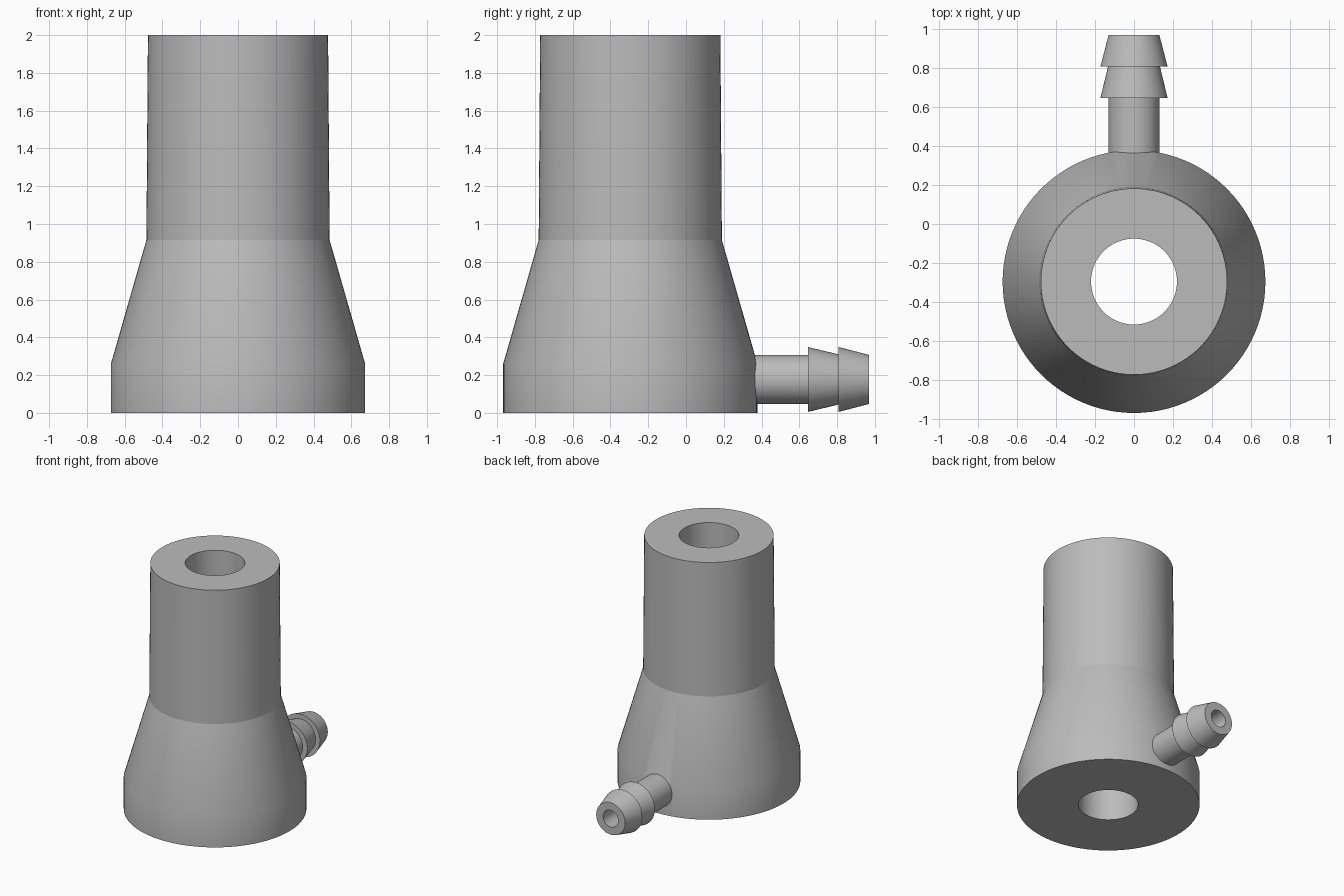
import bpy
import bmesh
import math
from mathutils import Matrix, Vector

cube = bpy.data.objects.get("Cube")
if cube:
    bpy.data.objects.remove(cube)

BODY_Y = -0.295
BARB_Z = 0.177
SHOULDER_Z = 0.915

grey = bpy.data.materials.new("plain_grey")
grey.use_nodes = True
grey.diffuse_color = (0.5, 0.5, 0.5, 1)
grey.node_tree.nodes["Principled BSDF"].inputs["Base Color"].default_value = (0.5, 0.5, 0.5, 1)


def lathe(name, profile, matrix, steps=96):
    """Spin a closed (radius, height) profile around z, then place it."""
    bm = bmesh.new()
    verts = [bm.verts.new((r, 0, h)) for r, h in profile]
    edges = [bm.edges.new((a, b)) for a, b in zip(verts, verts[1:] + verts[:1])]
    bmesh.ops.spin(bm, geom=verts + edges, axis=(0, 0, 1), cent=(0, 0, 0),
                   angle=math.tau, steps=steps, use_duplicate=False)
    bmesh.ops.remove_doubles(bm, verts=bm.verts, dist=1e-5)
    bmesh.ops.dissolve_degenerate(bm, edges=bm.edges, dist=1e-6)
    bmesh.ops.recalc_face_normals(bm, faces=bm.faces)
    bm.transform(matrix)
    mesh = bpy.data.meshes.new(name)
    bm.to_mesh(mesh)
    bm.free()
    mesh.materials.append(grey)
    obj = bpy.data.objects.new(name, mesh)
    bpy.context.collection.objects.link(obj)
    return obj


def combine(target, tool, operation):
    """Apply a boolean and discard the tool object."""
    tool.hide_render = True
    mod = target.modifiers.new(operation.title(), 'BOOLEAN')
    mod.operation = operation
    mod.solver = 'EXACT'
    mod.object = tool
    bpy.context.view_layer.objects.active = target
    bpy.ops.object.modifier_apply(modifier=mod.name)
    bpy.data.objects.remove(tool)


# Flared body with a straight central bore
body = lathe("flared_body", [
    (0.22, 0), (0.673, 0), (0.673, 0.26), (0.485, SHOULDER_Z), (0.477, 2), (0.22, 2),
], Matrix.Translation((0, BODY_Y, 0)))

# Side hose connector with two barbs, pointing to the back
to_back = Matrix.Translation((0, 0, BARB_Z)) @ Matrix.Rotation(-math.pi / 2, 4, 'X')
connector = lathe("hose_barb", [
    (0, 0.15), (0.13, 0.15), (0.13, 0.645), (0.172, 0.645), (0.133, 0.807),
    (0.172, 0.807), (0.13, 0.968), (0, 0.968),
], to_back, 64)
combine(body, connector, 'UNION')

# Passage from the connector tip into the central bore
passage = lathe("passage_cutter", [(0, -0.25), (0.068, -0.25), (0.068, 1.1), (0, 1.1)],
                to_back, 48)
combine(body, passage, 'DIFFERENCE')

# Smooth round walls, crisp rims and shoulder
bpy.ops.object.select_all(action='DESELECT')
body.select_set(True)
bpy.context.view_layer.objects.active = body
bpy.ops.object.shade_smooth_by_angle(angle=math.radians(30))
mesh = body.data
for edge in mesh.edges:
    if all(abs(mesh.vertices[v].co.z - SHOULDER_Z) < 0.001 for v in edge.vertices):
        edge.use_edge_sharp = True
